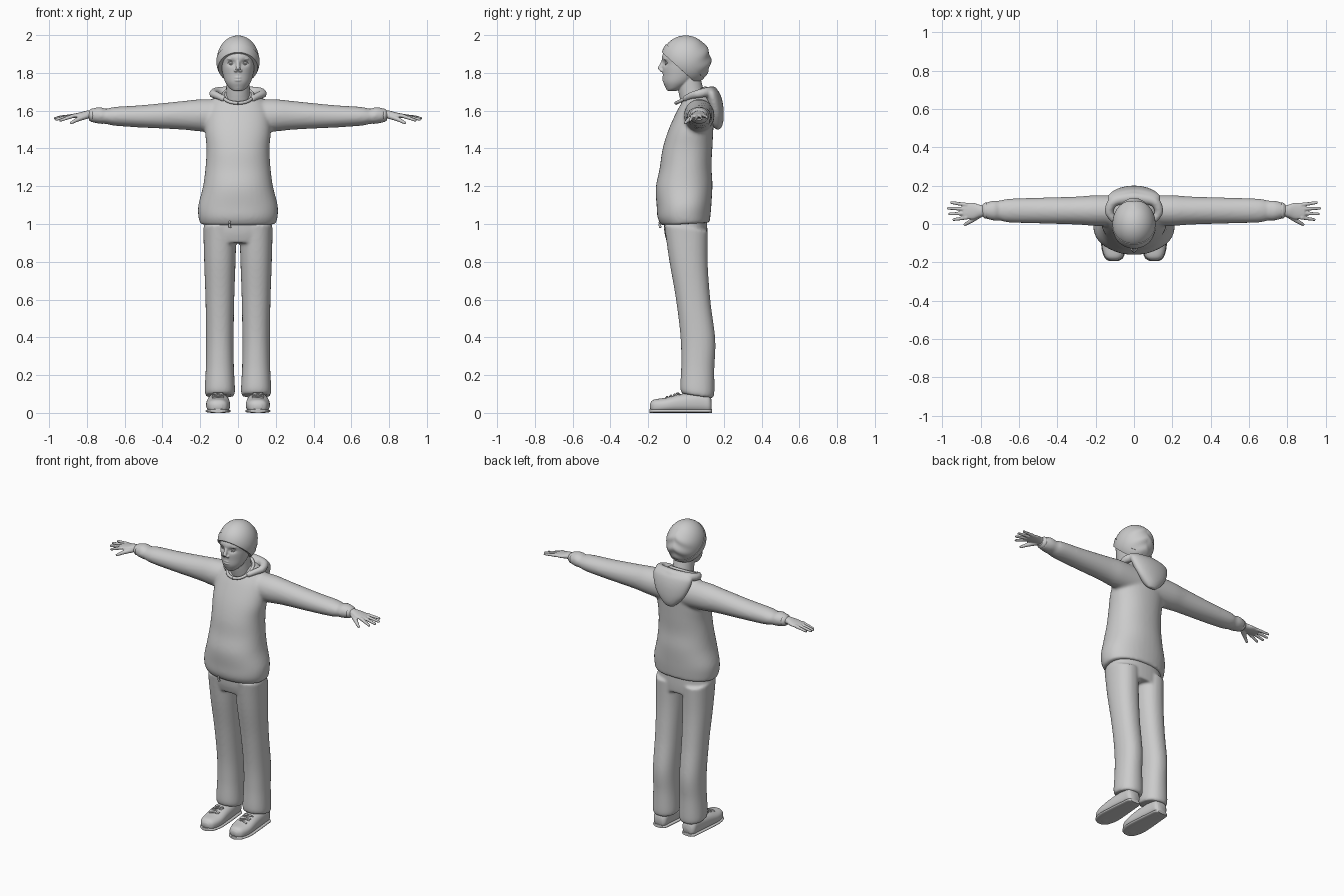
import bpy, bmesh, math
from mathutils import Matrix, Vector

cube = bpy.data.objects.get("Cube")
if cube:
    bpy.data.objects.remove(cube, do_unlink=True)

grey = bpy.data.materials.new("plain grey")
grey.use_nodes = True
shade = (.6, .6, .6, 1)
grey.diffuse_color = shade
grey.node_tree.nodes["Principled BSDF"].inputs["Base Color"].default_value = shade


def spline(points, steps=6):
    """Smoothly interpolate a list of number tuples."""
    result = []
    last = len(points) - 1
    for index in range(last):
        before, start = points[max(index - 1, 0)], points[index]
        end, after = points[index + 1], points[min(index + 2, last)]
        for step in range(steps):
            t = step / steps
            result.append([b + t / 2 * (c - a + t * (2 * a - 5 * b + 4 * c - d
                                                     + t * (3 * b - a - 3 * c + d)))
                           for a, b, c, d in zip(before, start, end, after)])
    return result + [list(points[last])]


def skin(bm, loops, mirror):
    """Join loops of points into a closed surface, on both sides if mirrored."""
    for sign in ((1, -1) if mirror else (1,)):
        rings = [[bm.verts.new((sign * x, y, z)) for x, y, z in loop] for loop in loops]
        for low, high in zip(rings, rings[1:]):
            for k in range(len(low)):
                bm.faces.new((low[k - 1], low[k], high[k], high[k - 1]))
        bm.faces.new(rings[0])
        bm.faces.new(rings[-1])


def rounded(power, sides):
    """Points of a rounded unit outline; a higher power is boxier."""
    for k in range(sides):
        angle = math.tau * k / sides
        yield [math.copysign(abs(value) ** (2 / power), value)
               for value in (math.cos(angle), math.sin(angle))]


def loft(bm, axes, rows, offset=0, mirror=False, power=2, sides=40, slant=0):
    """Rows give: place along axis one, low and high on axis two, half width on axis three."""
    along, depth, across = ("xyz".index(letter) for letter in axes)
    loops = []
    for place, low, high, width in spline(rows):
        loop = []
        for c, s in rounded(power, sides):
            point = Vector()
            reach = s * (high - low) / 2
            point[along] = place + slant * reach
            point[depth] = (low + high) / 2 + reach
            point[across] = offset + c * width
            loop.append(point)
        loops.append(loop)
    skin(bm, loops, mirror)


def tube(bm, points, start, end, mirror=False, sides=16):
    """A round tube along a smooth path, tapering from start to end radius."""
    path = [Vector(point) for point in spline(points)]
    last = len(path) - 1
    loops = []
    for index, centre in enumerate(path):
        ahead = path[min(index + 1, last)] - path[max(index - 1, 0)]
        side = ahead.cross(Vector((0, 0, 1))).normalized()
        lift = side.cross(ahead).normalized()
        radius = start + (end - start) * index / last
        loops.append([centre + (side * c + lift * s) * radius for c, s in rounded(2, sides)])
    skin(bm, loops, mirror)


def ball(bm, centre, size, mirror=False):
    for sign in ((1, -1) if mirror else (1,)):
        place = Matrix.Translation((sign * centre[0], centre[1], centre[2]))
        bmesh.ops.create_uvsphere(bm, u_segments=24, v_segments=16, radius=1,
                                  matrix=place @ Matrix.Diagonal((*size, 1)))


def finish(name, bm, voxel=None, soften=4):
    """Make the object; a voxel size fuses its pieces into one soft surface."""
    bmesh.ops.recalc_face_normals(bm, faces=bm.faces)
    mesh = bpy.data.meshes.new(name)
    bm.to_mesh(mesh)
    bm.free()
    part = bpy.data.objects.new(name, mesh)
    bpy.context.collection.objects.link(part)
    mesh.materials.append(grey)
    if voxel:
        fuse = part.modifiers.new("fuse", 'REMESH')
        fuse.mode, fuse.voxel_size, fuse.use_smooth_shade = 'VOXEL', voxel, True
        relax = part.modifiers.new("soften", 'SMOOTH')
        relax.factor, relax.iterations = .5, soften
    bpy.ops.object.select_all(action='DESELECT')
    part.select_set(True)
    bpy.context.view_layer.objects.active = part
    bpy.ops.object.shade_smooth_by_angle(angle=math.radians(50))


# Sweater: body and sleeves fused
bm = bmesh.new()
loft(bm, "zyx", [(1, -.13, .125, .2), (1.04, -.15, .13, .21), (1.1, -.155, .135, .21),
                 (1.2, -.16, .14, .185), (1.3, -.14, .135, .172), (1.4, -.125, .14, .167),
                 (1.5, -.095, .145, .174), (1.6, -.05, .15, .165), (1.66, -.015, .14, .13),
                 (1.7, .01, .12, .08)], power=2.2, slant=.06)
loft(bm, "xzy", [(.06, 1.48, 1.66, .08), (.2, 1.49, 1.66, .08), (.3, 1.5, 1.65, .073),
                 (.5, 1.51, 1.63, .067), (.65, 1.52, 1.62, .062), (.7, 1.53, 1.61, .052),
                 (.73, 1.53, 1.62, .053), (.78, 1.54, 1.61, .04)], offset=.07, mirror=True)
finish("sweater", bm, voxel=.009, soften=8)

# Sleeve cuffs
bm = bmesh.new()
loft(bm, "xzy", [(.76, 1.54, 1.61, .035), (.775, 1.54, 1.61, .042), (.79, 1.55, 1.6, .03)],
     offset=.07, mirror=True)
finish("sleeve_cuffs", bm)

# Hood: hanging pouch with a rolled rim around the neck
bm = bmesh.new()
loft(bm, "zyx", [(1.5, .16, .18, .025), (1.53, .13, .195, .06), (1.58, .12, .2, .1),
                 (1.64, .1, .195, .128), (1.69, .09, .18, .138), (1.715, .1, .16, .12)])
tube(bm, [(0, .14, 1.7), (.1, .12, 1.7), (.13, .07, 1.69), (.11, .03, 1.68), (.07, -.01, 1.66)],
     .03, .016, mirror=True)
finish("hood", bm, voxel=.007, soften=5)

# Neckline ring
bm = bmesh.new()
turns = [math.tau * k / 12 for k in range(13)]
tube(bm, [(.078 * math.sin(turn), .025 - .078 * math.cos(turn), 1.68 - .04 * math.cos(turn))
          for turn in turns], .009, .009)
finish("neckline", bm)

# Trousers: hips and legs fused
bm = bmesh.new()
loft(bm, "zyx", [(.9, -.1, .11, .175), (.96, -.115, .113, .182), (1.06, -.12, .11, .17)], power=2.3)
loft(bm, "zyx", [(.09, -.02, .14, .074), (.12, -.03, .15, .08), (.25, -.025, .15, .074),
                 (.4, -.03, .155, .073), (.6, -.055, .13, .076), (.8, -.09, .115, .083),
                 (.98, -.115, .115, .088)],
     offset=.096, mirror=True, power=2.2, slant=-.15)
finish("trousers", bm, voxel=.008, soften=6)

# Drawstring below the hem
bm = bmesh.new()
tube(bm, [(-.042, -.136, 1.02), (-.045, -.14, 1), (-.042, -.135, .98)], .005, .007)
finish("drawstring", bm)

# Shoes, and soles that follow the same outline
shoe = [(-.19, .02, .05, .02), (-.17, 0, .07, .047), (-.11, 0, .08, .063), (-.03, 0, .1, .06),
        (.08, 0, .11, .05), (.12, 0, .1, .045), (.135, .01, .07, .03)]
bm = bmesh.new()
loft(bm, "yzx", shoe, offset=.105, mirror=True, power=2.4)
finish("shoes", bm)
bm = bmesh.new()
loft(bm, "yzx", [(place * 1.02, 0, .02, width + .003) for place, low, high, width in shoe],
     offset=.105, mirror=True, power=3)
finish("soles", bm)

# Crossed laces and a bow
bm = bmesh.new()
for row in range(4):
    lean = .03 if row % 2 else -.03
    middle = Vector((.106, -.1 + row * .02, .086 + row * .006))
    swing = Vector((lean, .006, -.008))
    tube(bm, [middle - Vector((lean, .006, .008)), middle, middle + swing], .005, .004, mirror=True)
for x in (.09, .12):
    ball(bm, (x, -.045, .103), (.014, .008, .006), mirror=True)
finish("laces", bm)

# Hands: palm, four fingers and a thumb
bm = bmesh.new()
loft(bm, "xzy", [(.76, 1.555, 1.6, .027), (.8, 1.56, 1.6, .031), (.84, 1.56, 1.59, .043),
                 (.89, 1.56, 1.58, .042)], offset=.068, mirror=True)
for finger, tip in enumerate((.945, .968, .974, .957)):
    spread = finger - 1.5
    tube(bm, [(.87, .067 + spread * .022, 1.573),
              (tip, .067 + spread * .03, 1.556 + spread * .006)], .011, .007, mirror=True)
tube(bm, [(.8, .05, 1.572), (.85, .016, 1.553), (.886, -.006, 1.533)], .016, .007, mirror=True)
finish("hands", bm, voxel=.004, soften=3)

# Head with hollow eye sockets
bm = bmesh.new()
loft(bm, "zyx", [(1.705, -.1, -.05, .026), (1.72, -.107, -.015, .046), (1.75, -.12, .035, .067),
                 (1.79, -.123, .07, .08), (1.84, -.126, .086, .088), (1.9, -.122, .1, .09),
                 (1.97, -.05, .05, .045)], sides=64)
for vert in bm.verts:
    if vert.co.y < -.04:
        aside, above = (abs(vert.co.x) - .036) / .02, (vert.co.z - 1.853) / .015
        vert.co.y += .015 * math.exp(-aside ** 2 - above ** 2)
# Neck, nose, lips, chin and brows
loft(bm, "zyx", [(1.6, -.015, .12, .07), (1.7, -.04, .095, .063), (1.8, -.05, .07, .062)])
tube(bm, [(0, -.117, 1.87), (0, -.13, 1.84), (0, -.14, 1.817)], .009, .013)
ball(bm, (.012, -.127, 1.812), (.01, .012, .008), mirror=True)
for height in (1.775, 1.761):
    ball(bm, (0, -.111, height), (.024, .016, .007))
ball(bm, (0, -.092, 1.727), (.024, .018, .016))
ball(bm, (.036, -.103, 1.874), (.022, .015, .007), mirror=True)
finish("head", bm, voxel=.004, soften=3)

# Eyes with lids above and below
bm = bmesh.new()
ball(bm, (.036, -.094, 1.853), (.015, .015, .011), mirror=True)
for rise in (.009, -.008):
    tube(bm, [(.02, -.107, 1.852), (.036, -.108, 1.853 + rise), (.053, -.098, 1.853)],
         .004, .003, mirror=True)
finish("eyes", bm)

# Knitted hat: a tilted dome with soft folds behind, and a turned band
tilt = Matrix.Translation((0, 0, 1.867)) @ Matrix.Rotation(math.radians(-42), 4, 'X')
for name, swell, bottom, top in (("hat", 1, -.38, 1), ("hat_band", 1.03, -.42, -.05)):
    bm = bmesh.new()
    bmesh.ops.create_uvsphere(bm, u_segments=64, v_segments=40, radius=1)
    for level, direction in ((bottom, 1), (top, -1)):
        bmesh.ops.bisect_plane(bm, geom=bm.verts[:] + bm.edges[:] + bm.faces[:],
                               plane_co=(0, 0, level), plane_no=(0, 0, direction), clear_inner=True)
    bmesh.ops.holes_fill(bm, edges=bm.edges)
    bm.transform(tilt @ Matrix.Diagonal((.112 * swell, .132 * swell, .13, 1)))
    for vert in bm.verts:
        behind = max(vert.co.y - .04, 0)
        vert.co.y += behind * .05 * math.sin((vert.co.z + abs(vert.co.x) / 2) * 85)
    finish(name, bm)
